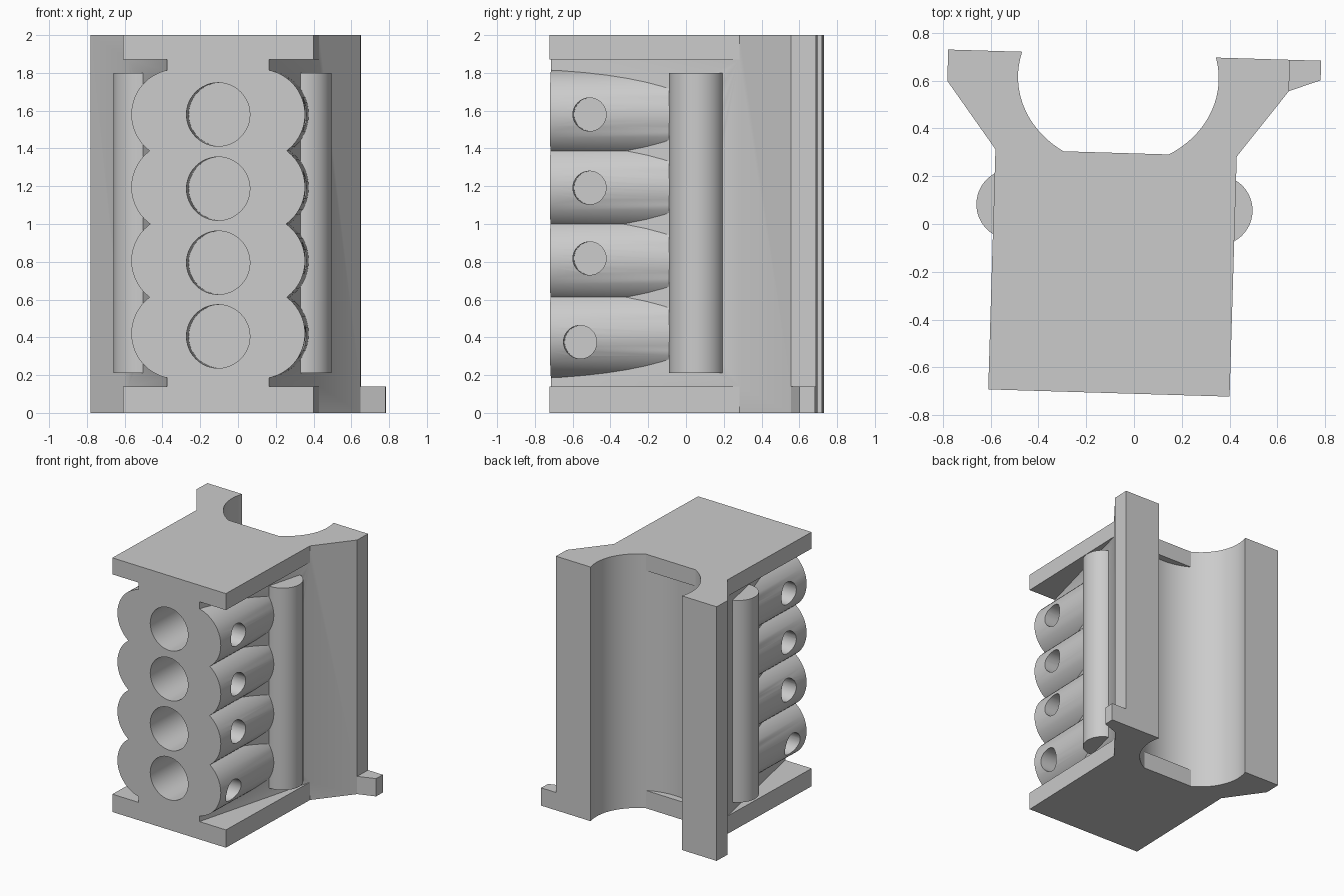
import bpy, bmesh, math
from mathutils import Matrix, Vector

if "Cube" in bpy.data.objects:
    bpy.data.objects.remove(bpy.data.objects["Cube"])

grey = bpy.data.materials.new("cast_grey")
grey.use_nodes = True
GREY = (0.6, 0.6, 0.6, 1)
grey.diffuse_color = GREY
grey.node_tree.nodes["Principled BSDF"].inputs["Base Color"].default_value = GREY

# The block is modelled square (front face on y = 0), then placed with a slight turn
PLACE = Matrix.Translation((-0.105, -0.707, 0)) @ Matrix.Rotation(-0.03, 4, "Z")


def finish(name, bm):
    bmesh.ops.recalc_face_normals(bm, faces=bm.faces)
    mesh = bpy.data.meshes.new(name)
    bm.to_mesh(mesh)
    bm.free()
    mesh.materials.append(grey)
    obj = bpy.data.objects.new(name, mesh)
    bpy.context.collection.objects.link(obj)
    return obj


def prism(name, outline, z0, z1):
    bm = bmesh.new()
    face = bm.faces.new([bm.verts.new((x, y, z0)) for x, y in outline])
    top = bmesh.ops.extrude_face_region(bm, geom=[face])["geom"]
    bmesh.ops.translate(bm, vec=(0, 0, z1 - z0),
                        verts=[v for v in top if isinstance(v, bmesh.types.BMVert)])
    return finish(name, bm)


def rod(name, start, end, radius, segments=48):
    a, b = Vector(start), Vector(end)
    turn = (b - a).to_track_quat("Z", "Y").to_matrix().to_4x4()
    bm = bmesh.new()
    bmesh.ops.create_cone(bm, cap_ends=True, segments=segments, radius1=radius,
                          radius2=radius, depth=(b - a).length,
                          matrix=Matrix.Translation((a + b) / 2) @ turn)
    return finish(name, bm)


def combine(target, tool, operation):
    mod = target.modifiers.new(operation.lower(), "BOOLEAN")
    mod.operation = operation
    mod.solver = "EXACT"
    mod.object = tool
    bpy.context.view_layer.objects.active = target
    bpy.ops.object.modifier_apply(modifier=mod.name)
    bpy.data.objects.remove(tool)


def smooth(obj):
    bpy.ops.object.select_all(action="DESELECT")
    obj.select_set(True)
    bpy.context.view_layer.objects.active = obj
    bpy.ops.object.shade_smooth_by_angle(angle=math.radians(25))


# Tapered core with flared rear wings and an oval channel along the back
BACK = 1.416
half = [(0.27, 0), (0.505, 1.005), (0.715, 1.285), (0.715, BACK)]
rise = math.asin((BACK - 1.32) / 0.37)
steps = 48
arc = []
for i in range(steps + 1):
    t = rise - (math.pi + 2 * rise) * i / steps
    arc.append((0.42 * math.cos(t), 1.32 + 0.37 * math.sin(t)))
outline = half + arc + [(-x, y) for x, y in reversed(half)]
block = prism("engine_block", outline, 0, 2)

# End plates overhanging the core
for z0, z1 in ((0, 0.14), (1.87, 2)):
    plate = prism("end_plate", [(-0.505, 0), (0.505, 0), (0.505, 1.005), (-0.505, 1.005)], z0, z1)
    combine(block, plate, "UNION")

# Mounting tab on one lower wing
tab = prism("mounting_tab", [(0.69, 1.276), (0.715, 1.285), (0.846, 1.334),
                             (0.846, BACK), (0.69, BACK)], 0, 0.14)
combine(block, tab, "UNION")

# Four rounded cylinder jackets on each side
for z in (0.42, 0.805, 1.195, 1.58):
    for side in (-1, 1):
        jacket = rod("cylinder_jacket", (side * 0.22, 0, z), (side * 0.22, 0.75, z), 0.24)
        combine(block, jacket, "UNION")

# Front bores
for z in (0.405, 0.795, 1.187, 1.58):
    combine(block, rod("bore_cutter", (0, -0.1, z), (0, 0.4, z), 0.168), "DIFFERENCE")

# Side ports, the lowest one set slightly forward
for y, z in ((0.16, 0.375), (0.21, 0.818), (0.21, 1.192), (0.21, 1.58)):
    for side in (-1, 1):
        port = rod("port_cutter", (side * 0.6, y, z), (side * 0.26, y, z), 0.088, 32)
        combine(block, port, "DIFFERENCE")

block.matrix_world = PLACE
smooth(block)

# Upright side tubes
for side, label in ((-1, "right"), (1, "left")):
    tube = rod(label + "_side_tube", (side * 0.431, 0.777, 0.21),
               (side * 0.431, 0.777, 1.8), 0.147)
    tube.matrix_world = PLACE
    smooth(tube)
